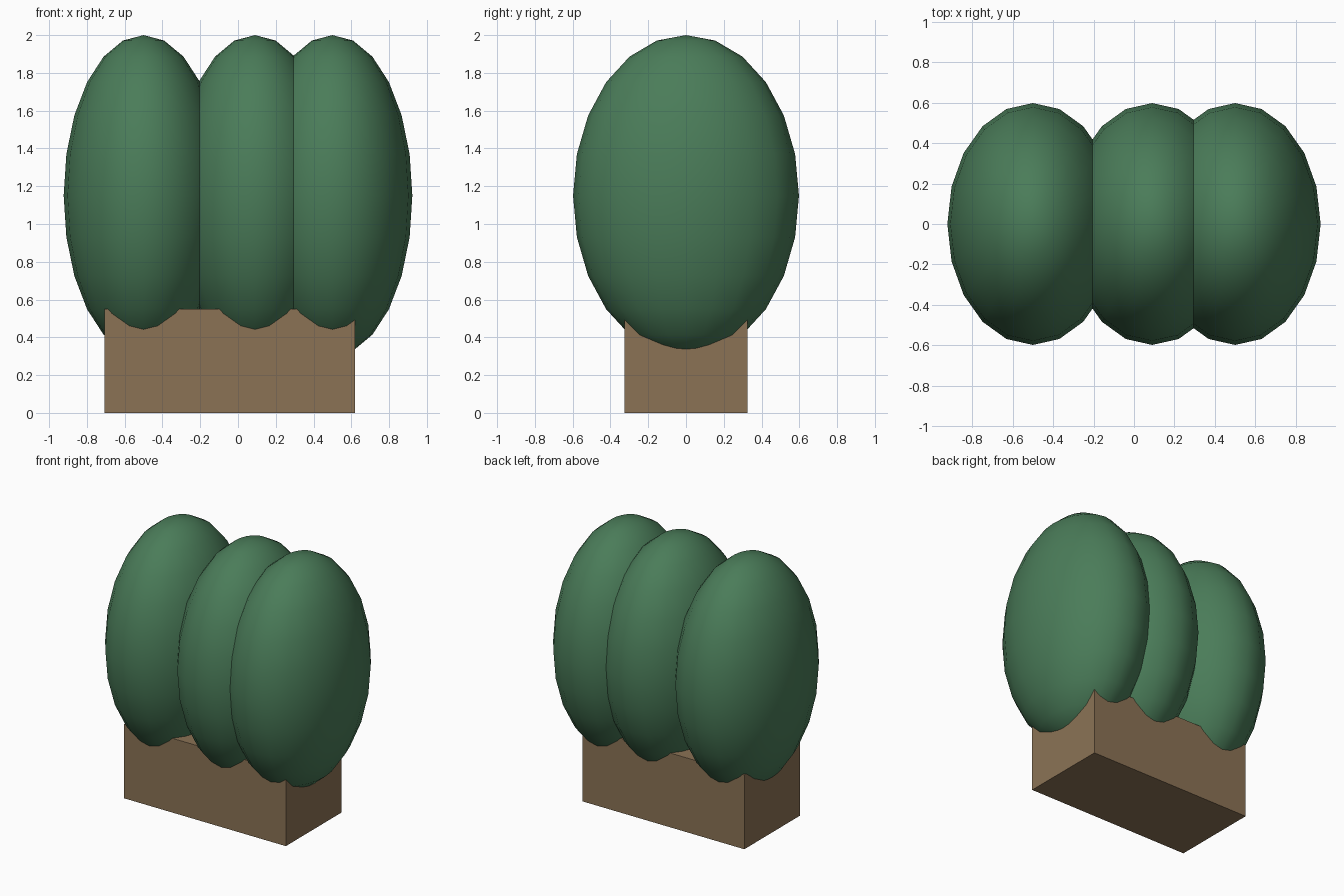
import bpy
import math

cube = bpy.data.objects.get("Cube")
if cube:
    bpy.data.objects.remove(cube, do_unlink=True)


def make_material(name, rgb):
    mat = bpy.data.materials.new(name)
    mat.use_nodes = True
    color = (*rgb, 1.0)
    mat.diffuse_color = color
    mat.node_tree.nodes["Principled BSDF"].inputs["Base Color"].default_value = color
    return mat


leaf_green = make_material("leaf green", (0.069, 0.202, 0.100))
planter_brown = make_material("planter brown", (0.258, 0.171, 0.091))


def finish(name, scale, mat):
    obj = bpy.context.object
    obj.name = name
    obj.scale = scale
    bpy.ops.object.transform_apply(location=False, rotation=False, scale=True)
    obj.data.materials.append(mat)
    return obj


# Planter box
bpy.ops.mesh.primitive_cube_add(size=1, location=(-0.043, 0, 0.275))
finish("planter_box", (1.325, 0.65, 0.55), planter_brown)

# Three overlapping egg-shaped shrubs
for side, x in (("right", -0.5), ("middle", 0.09), ("left", 0.5)):
    bpy.ops.mesh.primitive_uv_sphere_add(segments=20, ring_count=12, radius=1,
                                         location=(x, 0, 1.15))
    finish(side + "_shrub", (0.423, 0.598, 0.85), leaf_green)
    bpy.ops.object.shade_smooth_by_angle(angle=math.radians(40))
